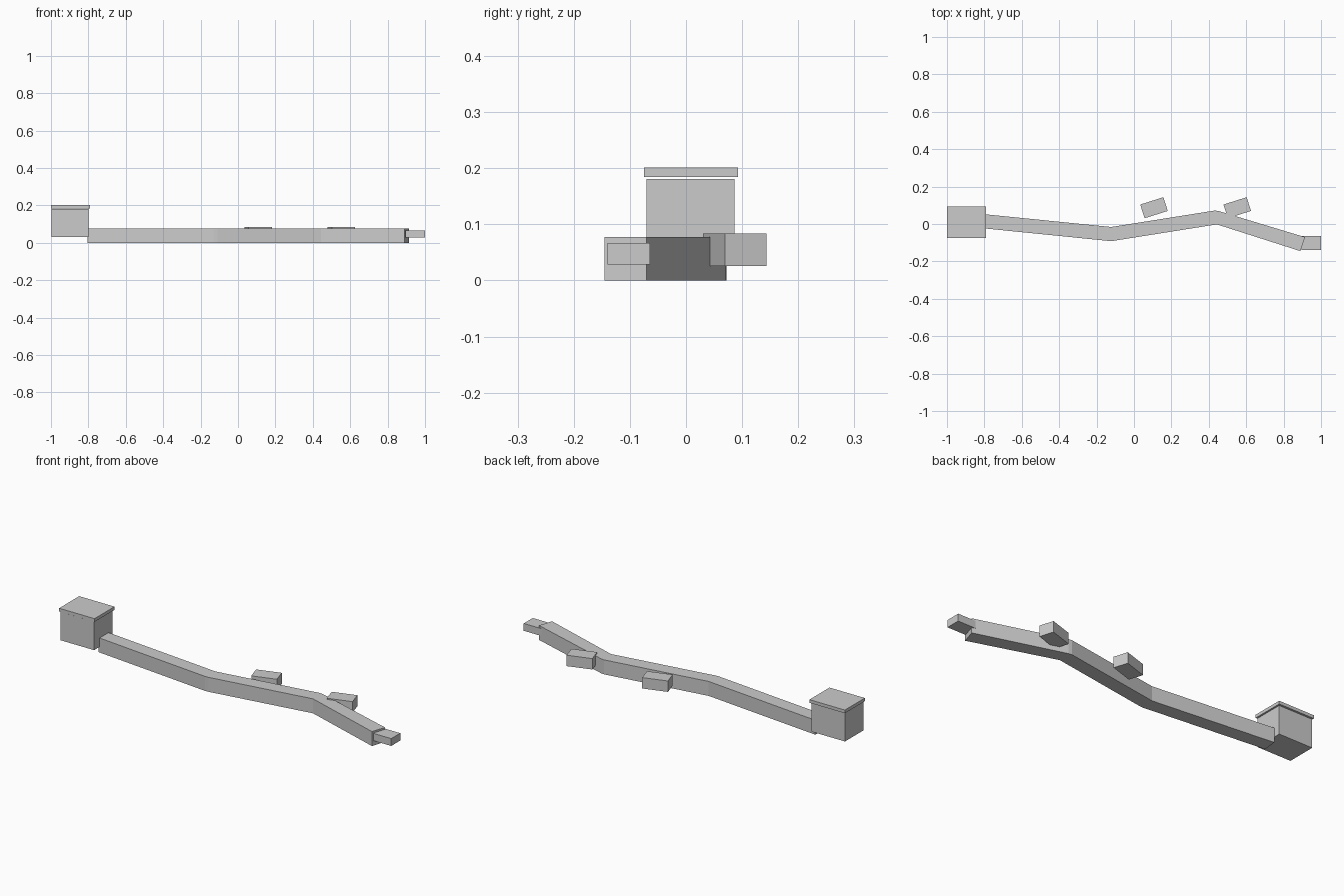
import bpy, bmesh
from math import radians

if "Cube" in bpy.data.objects:
    bpy.data.objects.remove(bpy.data.objects["Cube"])

stone = bpy.data.materials.new("light_grey")
stone.use_nodes = True
GREY = (0.6, 0.6, 0.6, 1)
stone.diffuse_color = GREY
stone.node_tree.nodes["Principled BSDF"].inputs["Base Color"].default_value = GREY


def finish(name, bm):
    bmesh.ops.recalc_face_normals(bm, faces=bm.faces)
    mesh = bpy.data.meshes.new(name)
    bm.to_mesh(mesh)
    bm.free()
    mesh.materials.append(stone)
    obj = bpy.data.objects.new(name, mesh)
    bpy.context.collection.objects.link(obj)
    return obj


def box(name, centre, size, turn=0):
    bm = bmesh.new()
    bmesh.ops.create_cube(bm, size=1)
    bmesh.ops.scale(bm, vec=size, verts=bm.verts)
    obj = finish(name, bm)
    obj.location = centre
    obj.rotation_euler.z = radians(turn)


def prism(name, outline, height):
    bm = bmesh.new()
    base = bm.faces.new([bm.verts.new((x, y, 0)) for x, y in outline])
    top = bmesh.ops.extrude_face_region(bm, geom=[base], use_keep_orig=True)["geom"]
    verts = [v for v in top if isinstance(v, bmesh.types.BMVert)]
    bmesh.ops.translate(bm, verts=verts, vec=(0, 0, height))
    return finish(name, bm)


# Winding wall with blunt outer corners
prism("winding_wall", [
    (-0.805, -0.023), (-0.13, -0.091), (-0.11, -0.09), (0.443, -0.002),
    (0.89, -0.145), (0.914, -0.07), (0.45, 0.07), (0.432, 0.072),
    (-0.122, -0.016), (-0.797, 0.052)], 0.077)

# Tower with an overhanging lid
box("tower_body", (-0.897, 0.008, 0.1055), (0.198, 0.156, 0.151))
box("tower_lid", (-0.896, 0.009, 0.1925), (0.208, 0.168, 0.017))

# Small block at the far end
box("end_block", (0.9475, -0.102, 0.0475), (0.105, 0.076, 0.039))

# Two turned blocks behind the wall
for side, x in (("right", 0.107), ("left", 0.552)):
    box(side + "_block", (x, 0.087, 0.0545), (0.13, 0.077, 0.058), 17.5)
